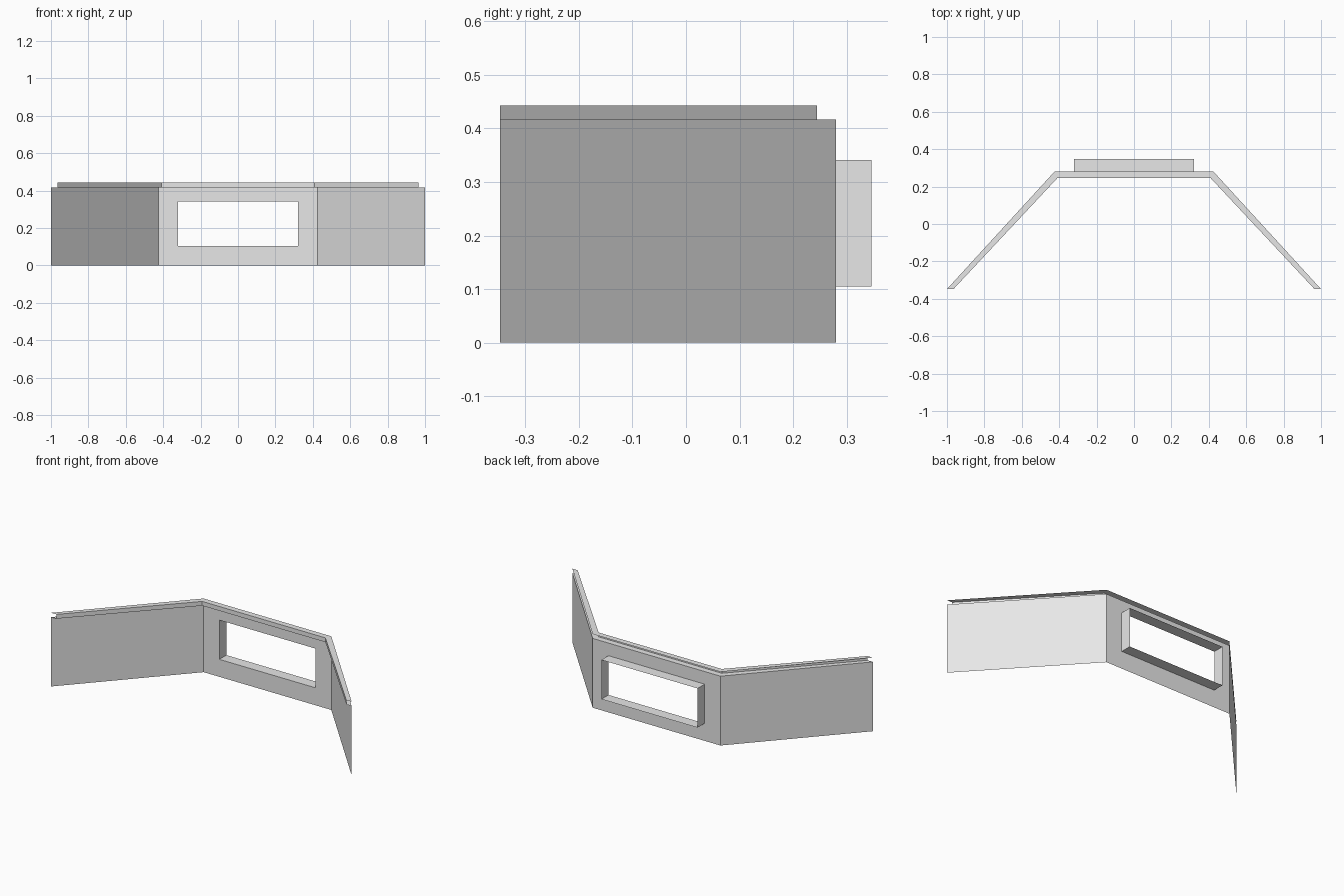
import bpy
from mathutils import Vector

cube = bpy.data.objects.get("Cube")
if cube:
    bpy.data.objects.remove(cube, do_unlink=True)

grey = bpy.data.materials.new("light_grey")
grey.use_nodes = True
grey.diffuse_color = (0.8, 0.8, 0.8, 1)
grey.node_tree.nodes["Principled BSDF"].inputs["Base Color"].default_value = (0.8, 0.8, 0.8, 1)


def mirrored(end, corner):
    """Plan line of the three panels, from the -x end to the +x end."""
    right = [corner, end]
    return [(-x, y) for x, y in reversed(right)] + right


def at_height(plan, z):
    return [Vector((x, y, z)) for x, y in plan]


def sheet(name, rows, closed=False):
    """Thin surface joining successive rows of equal point count."""
    n = len(rows[0])
    verts = [p for row in rows for p in row]
    faces = []
    for r in range(len(rows) - 1):
        for i in range(n if closed else n - 1):
            j = (i + 1) % n
            faces.append((r * n + i, r * n + j, (r + 1) * n + j, (r + 1) * n + i))
    mesh = bpy.data.meshes.new(name)
    mesh.from_pydata(verts, [], faces)
    mesh.materials.append(grey)
    obj = bpy.data.objects.new(name, mesh)
    bpy.context.collection.objects.link(obj)
    return obj


def rectangle(half_width, y, bottom, top):
    return [Vector((x, y, z)) for x, z in ((half_width, bottom), (-half_width, bottom),
                                           (-half_width, top), (half_width, top))]


wall_top, rim_top = 0.417, 0.443
back_y, frame_y = 0.28, 0.347
outer = mirrored((1.0, -0.348), (0.425, back_y))
inner = mirrored((0.965, -0.348), (0.41, 0.245))

# Angled side wings
for side, ends in (("right_wing", outer[:2]), ("left_wing", outer[2:])):
    sheet(side, [at_height(ends, wall_top), at_height(ends, 0)])

# Centre panel around the window, and the frame standing out behind it
opening = rectangle(0.32, back_y, 0.105, 0.341)
sheet("centre_panel", [opening, rectangle(0.425, back_y, 0, wall_top)], closed=True)
sheet("window_frame", [opening, rectangle(0.32, frame_y, 0.105, 0.341)], closed=True)

# Top rim: ledge inward, lip upward, flange back outward
sheet("top_rim", [at_height(outer, wall_top), at_height(inner, wall_top),
                  at_height(inner, rim_top), at_height(outer, rim_top)])
